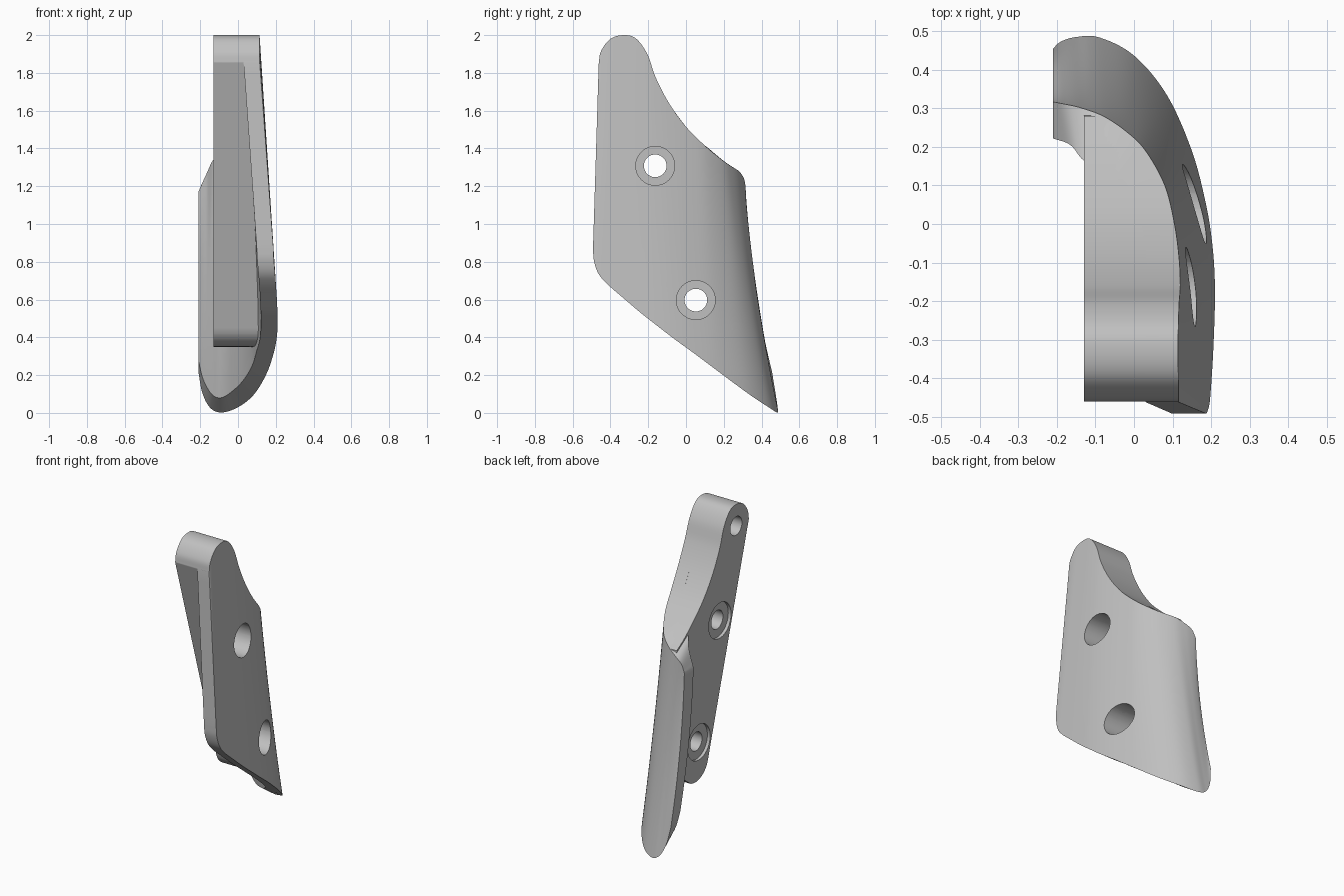
import bpy, bmesh, math
from mathutils import Vector

if "Cube" in bpy.data.objects:
    bpy.data.objects.remove(bpy.data.objects["Cube"])

grey = bpy.data.materials.new("plain_grey")
grey.use_nodes = True
grey.diffuse_color = (0.53, 0.53, 0.53, 1)
grey.node_tree.nodes["Principled BSDF"].inputs["Base Color"].default_value = (0.53, 0.53, 0.53, 1)

BACK = -0.13      # flat mounting face
LIP = -0.21       # end of the hooked lip
STEPS, ROWS = 6, 16

# Upper and lower edge of the curved outer skin, front to lip
upper = [(.115, -.462, 1.85), (.115, -.45, 1.915), (.115, -.4, 1.98), (.114, -.33, 2),
         (.115, -.265, 1.982), (.117, -.205, 1.9), (.12, -.16, 1.775), (.117, -.09, 1.64),
         (.105, 0, 1.515), (.08, .1, 1.415), (.03, .19, 1.34), (-.02, .24, 1.305),
         (-.08, .28, 1.28), (-.14, .302, 1.25), (-.185, .312, 1.22), (LIP, .317, 1.17)]
lower = [(.187, -.492, .88), (.19, -.488, .81), (.196, -.465, .74), (.2, -.42, .685),
         (.205, -.34, .615), (.209, -.24, .53), (.21, -.16, .467), (.204, -.06, .39),
         (.187, .05, .31), (.15, .19, .205), (.085, .335, .098), (0, .437, .03),
         (-.09, .484, .002), (-.15, .485, .03), (-.19, .473, .11), (LIP, .455, .22)]

# Inner edges: constant thickness at the front, then the inside of the hook
inner_upper = [(x - .085, y, z) for x, y, z in upper[:9]] + [
    (0, .07, 1.44), (-.03, .12, 1.4), (-.06, .155, 1.365), (-.09, .165, 1.35),
    (BACK, .165, 1.34), (-.165, .205, 1.27), (LIP, .222, 1.17)]
inner_lower = [(x - .088, y, z) for x, y, z in lower[:8]] + [
    (.098, .03, .325), (.075, .13, .25), (.03, .235, .175), (-.03, .32, .115),
    (-.09, .37, .08), (-.14, .375, .1), (-.185, .37, .18), (LIP, .36, .28)]


def smooth_path(points):
    p = [Vector(q) for q in points]
    p = [2 * p[0] - p[1]] + p + [2 * p[-1] - p[-2]]
    out = []
    for i in range(1, len(p) - 2):
        a, b, c, d = p[i - 1:i + 3]
        for k in range(STEPS):
            s = k / STEPS
            out.append(b + (c - a) * (s / 2) + (2 * a - 5 * b + 4 * c - d) * (s * s / 2)
                       + (3 * b - a - 3 * c + d) * (s ** 3 / 2))
    return out + [p[-2]]


def ruled_grid(top, bottom):
    """Rows between two edges, with a slight hollow growing toward the lip."""
    up, low = smooth_path(top), smooth_path(bottom)
    grid = []
    for r in range(ROWS + 1):
        t = r / ROWS
        grid.append([b.lerp(a, t) - Vector((0, .1 * t * (1 - t) * (j / len(up)) ** 2, 0))
                     for j, (a, b) in enumerate(zip(up, low))])
    return grid


def add_object(name, bm):
    bmesh.ops.recalc_face_normals(bm, faces=bm.faces)
    mesh = bpy.data.meshes.new(name)
    bm.to_mesh(mesh)
    bm.free()
    mesh.materials.append(grey)
    obj = bpy.data.objects.new(name, mesh)
    bpy.context.collection.objects.link(obj)
    return obj


def slab(name, outer, inner):
    """Closed solid between two matching point grids."""
    bm = bmesh.new()
    a, b = [[[bm.verts.new(q) for q in row] for row in grid] for grid in (outer, inner)]
    n, m = len(a), len(a[0])
    for g in (a, b):
        for i in range(n - 1):
            for j in range(m - 1):
                bm.faces.new((g[i][j], g[i][j + 1], g[i + 1][j + 1], g[i + 1][j]))
    for i in (0, n - 1):
        for j in range(m - 1):
            bm.faces.new((a[i][j], a[i][j + 1], b[i][j + 1], b[i][j]))
    for j in (0, m - 1):
        for i in range(n - 1):
            bm.faces.new((a[i][j], a[i + 1][j], b[i + 1][j], b[i][j]))
    return add_object(name, bm)


def prism(name, outline, x0, x1):
    """Hidden cutter: a y-z outline extruded along x."""
    bm = bmesh.new()
    face = bm.faces.new([bm.verts.new((x0, y, z)) for y, z in outline])
    new = bmesh.ops.extrude_face_region(bm, geom=[face])["geom"]
    bmesh.ops.translate(bm, vec=(x1 - x0, 0, 0),
                        verts=[v for v in new if isinstance(v, bmesh.types.BMVert)])
    obj = add_object(name, bm)
    obj.hide_render = True
    obj.hide_set(True)
    return obj


def arc(y, z, r, start, end, n):
    return [(y + r * math.cos(math.radians(start + (end - start) * k / n)),
             z + r * math.sin(math.radians(start + (end - start) * k / n))) for k in range(n + 1)]


def cut(obj, tool, operation="DIFFERENCE"):
    mod = obj.modifiers.new(tool.name, "BOOLEAN")
    mod.object, mod.operation, mod.solver = tool, operation, "EXACT"


# Curved skin with hooked lip
outer = ruled_grid(upper, lower)
skin = slab("curved_skin", outer, ruled_grid(inner_upper, inner_lower))

# Mounting bar behind the skin
front = [row[:12 * STEPS + 1] for row in outer]
bar = slab("mounting_bar", front, [[Vector((BACK, q.y, q.z)) for q in row] for row in front])
outline = [(-.534, 2.1)] + arc(.09, .485, .135, 197, 290, 14) + [(.22, .42), (.34, .5), (.6, .5), (.6, 2.1)]
cut(bar, prism("bar_outline_cutter", outline, -.5, .5), "INTERSECT")

# Two screw holes, recessed on both sides
for label, y, z in (("upper", -.163, 1.308), ("lower", .052, .597)):
    for part, radius, x0, x1 in (("bore", .06, -.5, .5), ("outer_recess", .103, -.03, .5),
                                 ("back_recess", .115, -.5, BACK + .02)):
        tool = prism(f"{label}_{part}_cutter", arc(y, z, radius, 0, 352.5, 47), x0, x1)
        cut(bar, tool)
        if part == "outer_recess":
            cut(skin, tool)

# Blind hole near the top of the back face
cut(bar, prism("blind_hole_cutter", arc(-.33, 1.86, .06, 0, 352.5, 47), -.5, 0))

# Apply the cuts and shade
for obj in (skin, bar):
    bpy.ops.object.select_all(action="DESELECT")
    bpy.context.view_layer.objects.active = obj
    obj.select_set(True)
    for mod in list(obj.modifiers):
        bpy.ops.object.modifier_apply(modifier=mod.name)
    bpy.ops.object.shade_smooth_by_angle(angle=math.radians(35))
